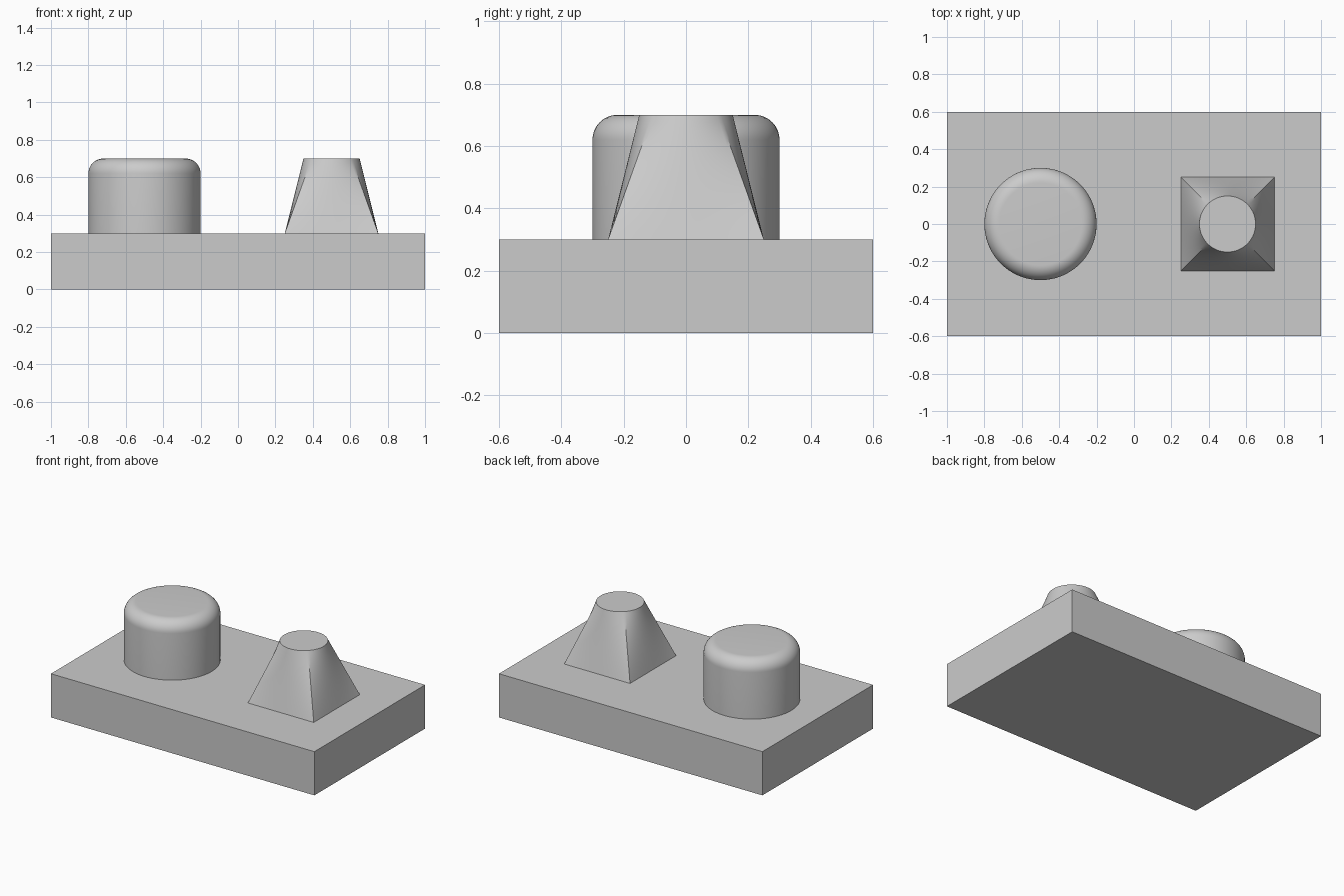
import bpy, bmesh, math

if "Cube" in bpy.data.objects:
    bpy.data.objects.remove(bpy.data.objects["Cube"])

PLATE_TOP, PEG_TOP = 0.3, 0.7


def skin_rings(name, rings, location):
    """Closed solid through a stack of equal-length vertex rings."""
    bm = bmesh.new()
    loops = [[bm.verts.new(p) for p in ring] for ring in rings]
    n = len(loops[0])
    for low, high in zip(loops, loops[1:]):
        for i in range(n):
            j = (i + 1) % n
            bm.faces.new((low[i], low[j], high[j], high[i]))
    bm.faces.new(loops[0][::-1])
    bm.faces.new(loops[-1])
    mesh = bpy.data.meshes.new(name)
    bm.to_mesh(mesh)
    bm.free()
    obj = bpy.data.objects.new(name, mesh)
    bpy.context.collection.objects.link(obj)
    obj.location = location
    bpy.ops.object.select_all(action='DESELECT')
    obj.select_set(True)
    bpy.context.view_layer.objects.active = obj
    bpy.ops.object.shade_smooth_by_angle(angle=math.radians(25))
    return obj


def circle(radius, z, n=96):
    # starts at a diagonal so it lines up with the square's corners
    angles = [math.tau * i / n - math.pi / 4 for i in range(n)]
    return [(radius * math.cos(a), radius * math.sin(a), z) for a in angles]


def square(half, z, n=96):
    corners = [(half, -half), (half, half), (-half, half), (-half, -half)]
    side, points = n // 4, []
    for k in range(4):
        (ax, ay), (bx, by) = corners[k], corners[(k + 1) % 4]
        for i in range(side):
            t = i / side
            points.append((ax + (bx - ax) * t, ay + (by - ay) * t, z))
    return points


# Base plate
bpy.ops.mesh.primitive_cube_add(size=1, location=(0, 0, PLATE_TOP / 2))
plate = bpy.context.object
plate.name = "base_plate"
plate.scale = (2, 1.2, PLATE_TOP)
bpy.ops.object.transform_apply(location=False, rotation=False, scale=True)

# Round peg with a filleted top rim
height, radius, fillet = PEG_TOP - PLATE_TOP, 0.3, 0.08
rings = [circle(radius, 0)]
for i in range(13):
    a = math.pi / 2 * i / 12
    rings.append(circle(radius - fillet + fillet * math.cos(a),
                        height - fillet + fillet * math.sin(a)))
skin_rings("round_peg", rings, (-0.5, 0, PLATE_TOP))

# Tapered peg: ruled loft from a square foot to a round top
foot, top = square(0.25, 0), circle(0.15, height)
steps = 16
rings = [[tuple(p + (q - p) * s / steps for p, q in zip(a, b))
          for a, b in zip(foot, top)] for s in range(steps + 1)]
skin_rings("square_to_round_peg", rings, (0.5, 0, PLATE_TOP))
